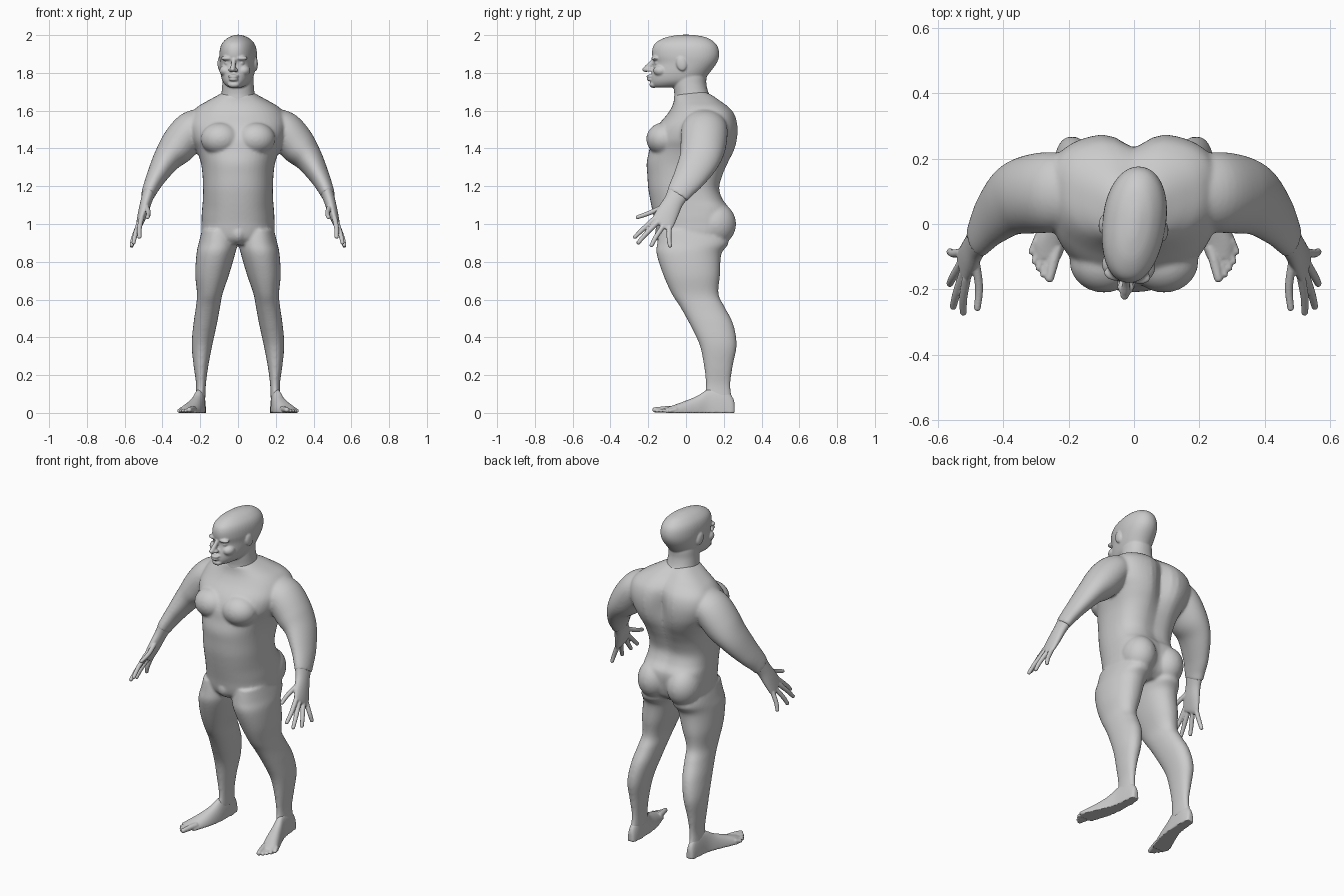
import bpy, bmesh, math
from mathutils import Vector, Matrix

BOTH, MID = (1, -1), (1,)
N = 48


def spline(secs, k=6):
    """Smoothly interpolate a list of equal-length section tuples."""
    out = []
    for i in range(len(secs) - 1):
        p = [secs[max(0, min(len(secs) - 1, i + j))] for j in (-1, 0, 1, 2)]
        for s in range(k):
            t = s / k
            out.append([0.5 * (2 * b + (c - a) * t + (2 * a - 5 * b + 4 * c - d) * t * t
                               + (3 * b - a - 3 * c + d) * t ** 3) for a, b, c, d in zip(*p)])
    return out + [list(secs[-1])]


def unit(i, n=2.0):
    a = 2 * math.pi * i / N
    c, s = math.cos(a), math.sin(a)
    return (math.copysign(abs(c) ** (2 / n), c), math.copysign(abs(s) ** (2 / n), s))


def skin(bm, rings, sides=MID):
    """Closed skin over rings of points, repeated for each side."""
    for s in sides:
        vs = [[bm.verts.new((p[0] * s, p[1], p[2])) for p in r] for r in rings]
        for a, b in zip(vs, vs[1:]):
            for i in range(N):
                bm.faces.new((a[i], a[(i + 1) % N], b[(i + 1) % N], b[i]))
        for r in (vs[0], vs[-1]):
            c = bm.verts.new(sum((v.co for v in r), Vector()) / N)
            for i in range(N):
                bm.faces.new((r[i], r[(i + 1) % N], c))


def stack(bm, secs, sides=MID, nf=2.2, nb=2.2, mid=0.5, groove=None):
    """Horizontal sections: z, x min, x max, y front, y back."""
    rings = []
    for z, x0, x1, yf, yb in spline(secs):
        yc, r = yf + (yb - yf) * mid, []
        for i in range(N):
            c, s = unit(i, nb if i < N / 2 else nf)
            x = (x0 + x1) / 2 + (x1 - x0) / 2 * c
            y = yc + s * ((yb - yc) if s > 0 else (yc - yf))
            if groove and s > 0:
                y -= groove(z) * math.exp(-(x / 0.05) ** 2)
            r.append((x, y, z))
        rings.append(r)
    skin(bm, rings, sides)


def tube(bm, secs, sides=BOTH):
    """Tube along a path: x, y, z, half thickness, half depth (along y)."""
    secs = spline(secs)
    pts, rings = [Vector(s[:3]) for s in secs], []
    for i, s in enumerate(secs):
        t = (pts[min(i + 1, len(pts) - 1)] - pts[max(i - 1, 0)]).normalized()
        ref = Vector((0, 1, 0))
        b = (ref - t * ref.dot(t)).normalized()
        a = t.cross(b)
        rings.append([pts[i] + a * s[3] * unit(j)[0] + b * s[4] * unit(j)[1] for j in range(N)])
    skin(bm, rings, sides)


def digit(bm, pts, r):
    """Finger or toe with a rounded tip."""
    tube(bm, [(*p, r * k, r * k) for p, k in zip(pts, (1.1, 1.0, 0.85))])
    blob(bm, pts[-1], (r * 0.87,) * 3)


def blob(bm, c, r, sides=BOTH, tilt=0):
    for s in sides:
        m = (Matrix.Translation((c[0] * s, c[1], c[2])) @ Matrix.Rotation(tilt, 4, 'X')
             @ Matrix.Diagonal((*r, 1)))
        bmesh.ops.create_uvsphere(bm, u_segments=32, v_segments=20, radius=1, matrix=m)


def finish(bm, name, voxel, smooth):
    """Fuse overlapping shells into one smooth skin."""
    bmesh.ops.recalc_face_normals(bm, faces=bm.faces)
    me = bpy.data.meshes.new(name)
    bm.to_mesh(me)
    bm.free()
    ob = bpy.data.objects.new(name, me)
    bpy.context.collection.objects.link(ob)
    m = ob.modifiers.new("fuse", 'REMESH')
    m.mode, m.voxel_size, m.use_smooth_shade = 'VOXEL', voxel, True
    m = ob.modifiers.new("relax", 'SMOOTH')
    m.factor, m.iterations = 0.5, smooth
    bpy.context.view_layer.objects.active = ob
    for m in list(ob.modifiers):
        bpy.ops.object.modifier_apply(modifier=m.name)


# torso with spine and buttock groove
body = bmesh.new()
torso = [(.89, .10, -.12, .17), (.93, .185, -.15, .215), (1.01, .193, -.165, .235),
         (1.08, .19, -.18, .235), (1.13, .186, -.19, .20), (1.19, .185, -.2, .182),
         (1.26, .188, -.205, .2), (1.325, .197, -.208, .23), (1.39, .22, -.195, .262),
         (1.45, .25, -.185, .277), (1.52, .265, -.15, .278), (1.58, .25, -.1, .262),
         (1.62, .215, -.075, .23), (1.65, .165, -.065, .19), (1.68, .11, -.06, .15),
         (1.70, .075, -.04, .11)]


def spine(z):
    return 0.04 * math.exp(-((z - 1.47) / .13) ** 2) + 0.012


stack(body, [(z, -h, h, f, b) for z, h, f, b in torso], nf=2.3, nb=2.7, mid=.58, groove=spine)
# chest, buttock and groin volumes
blob(body, (.092, -.115, 1.45), (.105, .095, .088))
blob(body, (.098, .155, 1.0), (.096, .11, .115))
blob(body, (0, -.115, .95), (.045, .05, .055), MID)
# arms
tube(body, [(.17, .10, 1.55, .07, .10), (.245, .098, 1.50, .098, .122), (.32, .09, 1.41, .097, .12),
            (.378, .07, 1.34, .074, .108), (.432, .02, 1.25, .053, .088),
            (.462, -.022, 1.19, .042, .071), (.478, -.047, 1.15, .036, .062)])
# legs
stack(body, [(.97, .02, .19, -.14, .20), (.90, .004, .208, -.152, .225), (.84, .016, .22, -.155, .187),
             (.73, .048, .226, -.12, .18), (.63, .082, .217, -.075, .172), (.56, .095, .223, -.03, .205),
             (.47, .112, .236, .02, .25), (.36, .136, .245, .072, .268), (.25, .157, .235, .095, .248),
             (.15, .17, .222, .105, .235), (.07, .173, .226, .095, .245)], BOTH)
finish(body, "body", .008, 7)

# feet
feet = bmesh.new()
rings = []
for y, x0, x1, top in spline([(.258, .187, .213, .05), (.245, .176, .224, .085), (.2, .17, .23, .13),
                              (.12, .172, .24, .125), (.06, .177, .262, .09), (0, .188, .288, .065),
                              (-.06, .207, .313, .043), (-.105, .222, .308, .028)]):
    rings.append([((x0 + x1) / 2 + (x1 - x0) / 2 * unit(i, 2.4)[0], y,
                   top * max(0, unit(i, 2)[1])) for i in range(N)])
skin(feet, rings, BOTH)
for bx, by, tx, ty, r in ((.235, -.07, .258, -.165, .016), (.255, -.08, .278, -.155, .011),
                          (.27, -.075, .292, -.135, .011), (.285, -.065, .305, -.115, .011),
                          (.297, -.05, .314, -.085, .011)):
    digit(feet, [(bx, by, .02), ((bx + tx) / 2, (by + ty) / 2, r + .003), (tx, ty, r)], r)
finish(feet, "feet", .005, 3)

# hands
hands = bmesh.new()
tube(hands, [(.472, -.04, 1.165, .034, .06), (.486, -.065, 1.12, .03, .052),
             (.503, -.097, 1.06, .026, .058), (.52, -.125, 1.005, .018, .06),
             (.526, -.135, .99, .01, .05)])
for base, mid, tip in (((.512, -.165, 1.03), (.522, -.225, .975), (.522, -.27, .932)),
                       ((.522, -.15, 1.01), (.542, -.21, .95), (.553, -.252, .902)),
                       ((.528, -.12, .99), (.552, -.16, .93), (.563, -.182, .888)),
                       ((.528, -.088, .985), (.552, -.09, .925), (.563, -.085, .885)),
                       ((.488, -.10, 1.10), (.474, -.19, 1.06), (.479, -.256, 1.036))):
    digit(hands, [base, mid, tip], .0125)
finish(hands, "hands", .004, 2)

# head, turned slightly to one side
head = bmesh.new()
skull = [(1.722, .03, -.165, -.06), (1.735, .055, -.182, .03), (1.76, .076, -.187, .09),
         (1.80, .088, -.182, .125), (1.85, .094, -.17, .162), (1.89, .097, -.180, .176),
         (1.93, .093, -.178, .172), (1.96, .080, -.16, .153), (1.985, .054, -.115, .115),
         (1.998, .025, -.06, .06), (2.002, .008, -.02, .02)]
stack(head, [(z, -h, h, f, b) for z, h, f, b in skull], nf=2.2, nb=2.1, mid=.55)
# face features and ears
blob(head, (.036, -.158, 1.877), (.036, .022, .012))
blob(head, (.036, -.146, 1.852), (.017, .017, .014))
blob(head, (.048, -.128, 1.812), (.034, .04, .03))
tube(head, [(0, -.165, 1.88, .012, .01), (0, -.185, 1.85, .012, .014), (0, -.208, 1.822, .014, .018),
            (0, -.205, 1.808, .012, .015)], MID)
blob(head, (0, -.218, 1.819), (.014, .016, .012), MID)
blob(head, (.014, -.195, 1.815), (.011, .018, .01))
blob(head, (0, -.188, 1.782), (.029, .024, .009), MID)
blob(head, (0, -.187, 1.765), (.025, .023, .009), MID)
blob(head, (0, -.172, 1.738), (.032, .023, .018), MID)
blob(head, (.096, -.012, 1.848), (.011, .027, .038), tilt=.25)
bmesh.ops.rotate(head, verts=head.verts, cent=(0, 0, 0), matrix=Matrix.Rotation(-.13, 3, 'Z'))
# neck
stack(head, [(1.60, -.10, .10, -.045, .17), (1.65, -.096, .096, -.062, .15), (1.69, -.088, .088, -.062, .122),
             (1.74, -.083, .083, -.068, .108), (1.79, -.08, .08, -.07, .108), (1.83, -.07, .07, -.06, .1)])
finish(head, "head_and_neck", .005, 3)
